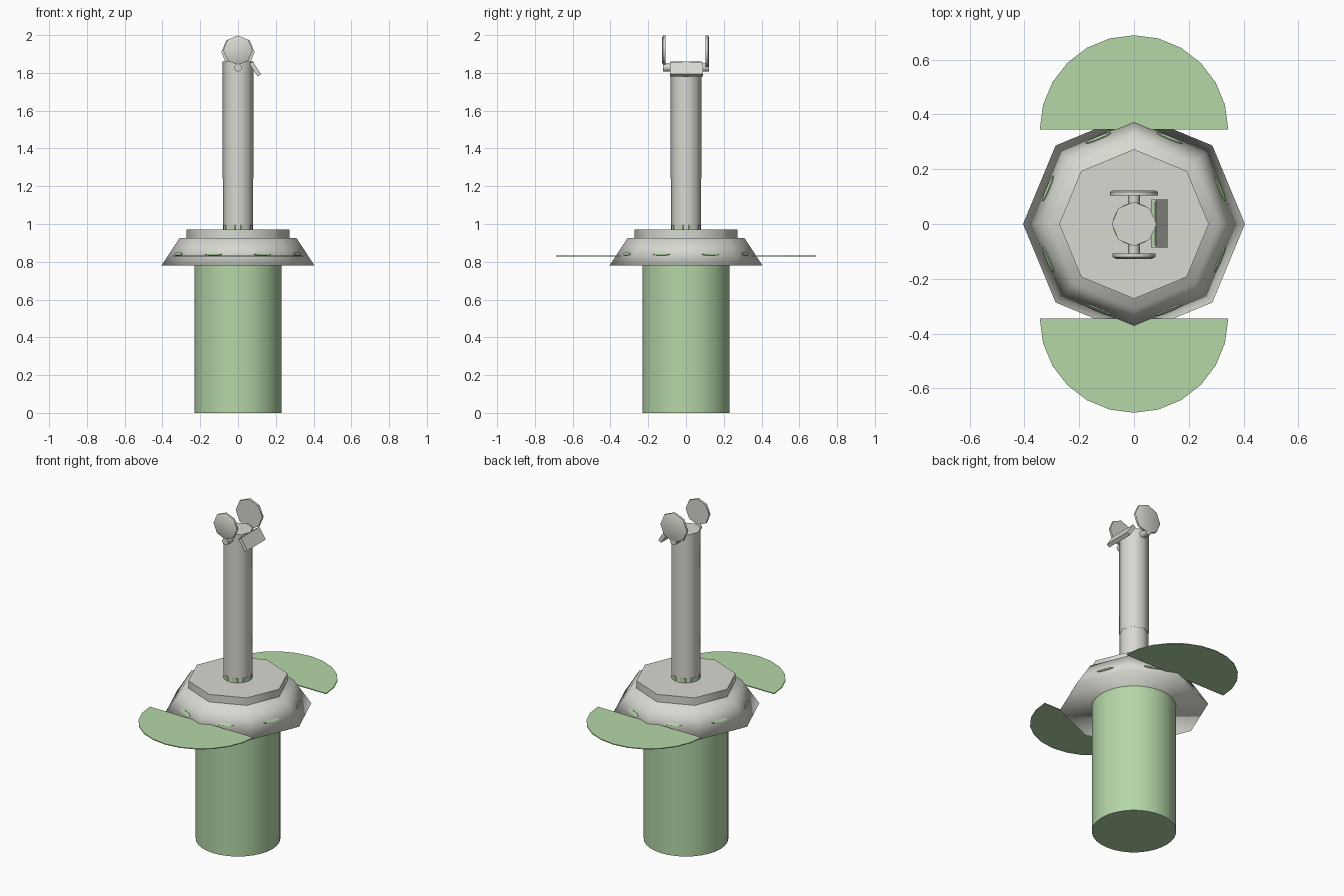
import bpy, bmesh, math
from mathutils import Matrix, Vector

if "Cube" in bpy.data.objects:
    bpy.data.objects.remove(bpy.data.objects["Cube"])


def material(name, rgb):
    m = bpy.data.materials.new(name)
    m.diffuse_color = (*rgb, 1)
    m.use_nodes = True
    m.node_tree.nodes["Principled BSDF"].inputs["Base Color"].default_value = m.diffuse_color
    return m


GREY = material("warm_grey", (0.69, 0.69, 0.64))
GREEN = material("pale_green", (0.46, 0.68, 0.39))


def finish(name, bm, mat, smooth=None):
    """Turn a bmesh into an object; smooth is None (flat) or an edge angle."""
    bmesh.ops.recalc_face_normals(bm, faces=bm.faces)
    me = bpy.data.meshes.new(name)
    bm.to_mesh(me)
    bm.free()
    me.materials.append(mat)
    ob = bpy.data.objects.new(name, me)
    bpy.context.collection.objects.link(ob)
    if smooth is not None:
        bpy.ops.object.select_all(action='DESELECT')
        ob.select_set(True)
        bpy.context.view_layer.objects.active = ob
        bpy.ops.object.shade_smooth_by_angle(angle=math.radians(smooth))
    return ob


def lathe(name, profile, n, mat, smooth=None, matrix=Matrix()):
    """Capped solid of revolution from (radius, height) points, first vertex on +x."""
    bm = bmesh.new()
    rings = [[bm.verts.new((r * math.cos(i * math.tau / n), r * math.sin(i * math.tau / n), z))
              for i in range(n)] for r, z in profile]
    for a, b in zip(rings, rings[1:]):
        for i in range(n):
            j = (i + 1) % n
            bm.faces.new((a[i], a[j], b[j], b[i]))
    bm.faces.new(rings[0])
    bm.faces.new(rings[-1])
    bm.transform(matrix)
    return finish(name, bm, mat, smooth)


def box(name, size, matrix, mat):
    bm = bmesh.new()
    bmesh.ops.create_cube(bm, size=1, matrix=matrix @ Matrix.Diagonal((*size, 1)))
    return finish(name, bm, mat)


# Body column and eight-sided collar
lathe("base_column", [(0.23, 0), (0.23, 0.785)], 32, GREEN, 40)
lathe("collar", [(0.405, 0.78), (0.31, 0.925)], 8, GREY, 180)
lathe("collar_cap", [(0.273, 0.92), (0.273, 0.97)], 8, GREY, 60)

# Neck in two sections
lathe("neck_lower", [(0.08, 0.96), (0.08, 1.24)], 8, GREY, 50)
lathe("neck_upper", [(0.081, 1.24), (0.081, 1.86)], 8, GREY, 50)

slope = math.atan2(0.095 * math.cos(math.pi / 8), 0.145)
for i in range(8):
    turn = Matrix.Rotation(math.radians(22.5 + 45 * i), 4, 'Z')
    # Green slot on each collar side
    place = turn @ Matrix.Translation((0.339, 0, 0.841)) @ Matrix.Rotation(-slope, 4, 'Y')
    lay = place @ Matrix.Rotation(math.pi / 2, 4, 'Y') @ Matrix.Diagonal((0.009, 0.05, 1, 1))
    lathe(f"collar_slot_{i}", [(1, -0.004), (1, 0.003)], 12, GREEN, None, lay)
    # Green notch on each neck side
    box(f"neck_notch_{i}", (0.008, 0.03, 0.026),
        turn @ Matrix.Translation((0.073, 0, 0.982)), GREEN)

# Half-round side plates, front and back
for name, s in (("front_plate", -1), ("back_plate", 1)):
    bm = bmesh.new()
    pts = [(0.344 * math.cos(math.pi * k / 12), s * (0.345 + 0.344 * math.sin(math.pi * k / 12)))
           for k in range(13)]
    f = bm.faces.new([bm.verts.new((x, y, 0.827)) for x, y in pts])
    ext = bmesh.ops.extrude_face_region(bm, geom=[f])
    bmesh.ops.translate(bm, vec=(0, 0, 0.005),
                        verts=[v for v in ext["geom"] if isinstance(v, bmesh.types.BMVert)])
    finish(name, bm, GREEN)

# Eye discs on short stalks
for name, s, r, y in (("front", -1, 0.078, 0.108), ("back", 1, 0.088, 0.104)):
    out = Matrix.Rotation(-s * math.pi / 2, 4, 'X')
    lathe(f"{name}_eye_stalk", [(0.021, 0.06), (0.021, 0.122)], 8, GREY, 50,
          Matrix.Translation((0, 0, 1.828)) @ out)
    lathe(f"{name}_eye_disc", [(r, y), (r, y + 0.013), (r * 0.85, y + 0.019)], 8, GREY, 60,
          Matrix.Translation((0, 0, 1.998 - r)) @ out)

# Tilted jaw plate hanging on the +x side, with green upper edge
jaw = Matrix.Translation((0.092, 0.002, 1.819)) @ Matrix.Rotation(math.radians(-33), 4, 'Y')
box("jaw_plate", (0.022, 0.175, 0.076), jaw, GREY)
box("jaw_inner_edge", (0.016, 0.16, 0.004), jaw @ Matrix.Translation((0, 0, 0.039)), GREEN)
